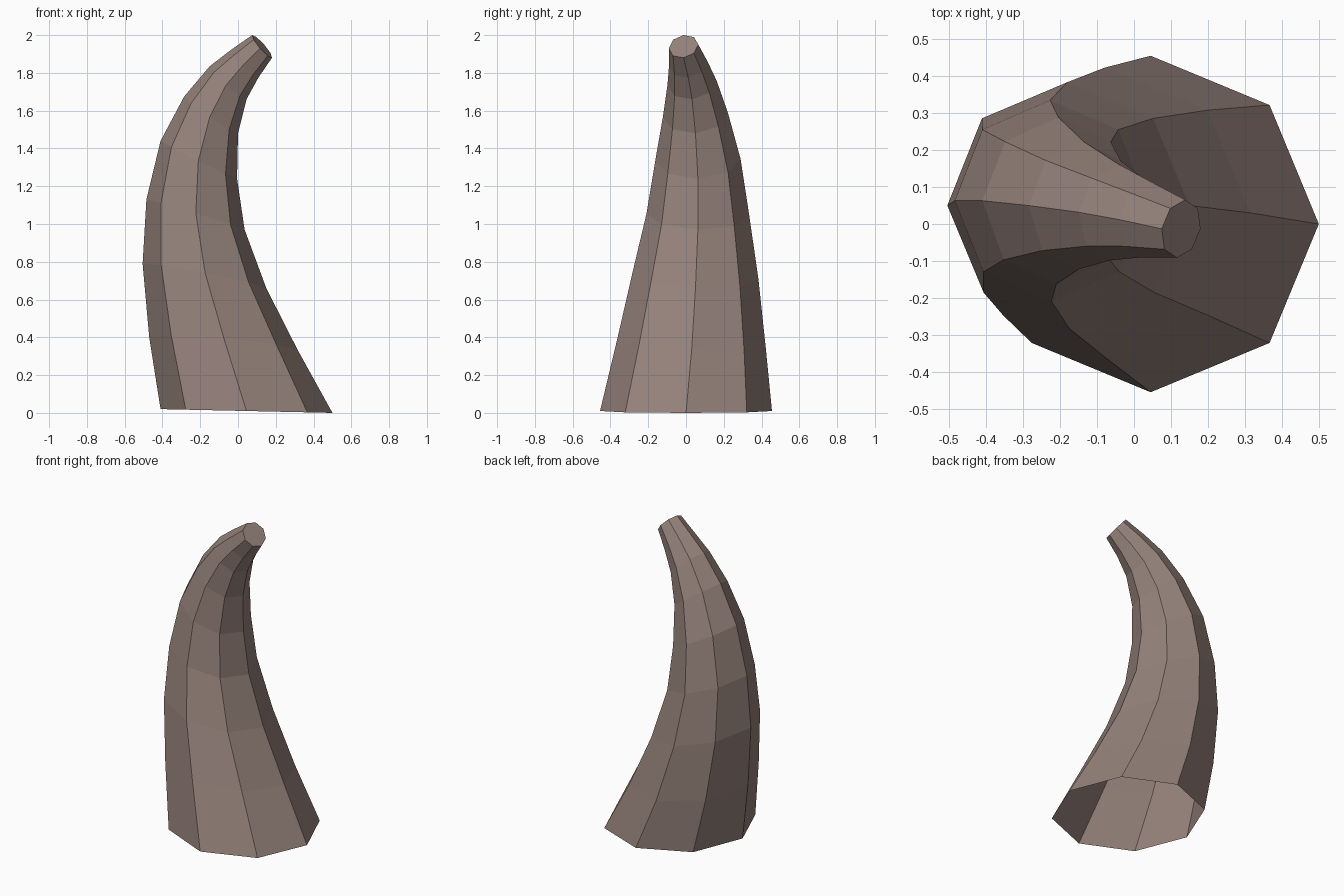
import bpy, bmesh, math
from mathutils import Vector

cube = bpy.data.objects.get("Cube")
if cube:
    bpy.data.objects.remove(cube, do_unlink=True)

SIDES = 8

# Rings of the horn: outer x, outer z, inner x, inner z, sideways sway
RINGS = [
    (-0.41, 0.02, 0.50, 0.00, 0.0),
    (-0.47, 0.40, 0.315, 0.335, 0.03),
    (-0.505, 0.79, 0.15, 0.66, 0.05),
    (-0.485, 1.13, 0.035, 0.97, 0.063),
    (-0.41, 1.44, -0.005, 1.24, 0.063),
    (-0.285, 1.675, 0.0, 1.48, 0.05),
    (-0.15, 1.835, 0.045, 1.66, 0.032),
    (-0.04, 1.92, 0.108, 1.775, 0.012),
    (0.075, 2.0, 0.18, 1.88, -0.013),
]

# Horn colour
horn_mat = bpy.data.materials.new("dusky brown")
horn_mat.use_nodes = True
colour = (0.30, 0.222, 0.197, 1.0)
horn_mat.diffuse_color = colour
horn_mat.node_tree.nodes["Principled BSDF"].inputs["Base Color"].default_value = colour

# Sweep an octagon along the curved centre line
outer = [Vector((r[0], r[4], r[1])) for r in RINGS]
inner = [Vector((r[2], r[4], r[3])) for r in RINGS]
centres = [(a + b) / 2 for a, b in zip(outer, inner)]

bm = bmesh.new()
loops = []
for i, centre in enumerate(centres):
    spoke = inner[i] - centre
    if i == 0:
        across = Vector((0, 1, 0))
    else:
        tangent = centres[min(i + 1, len(centres) - 1)] - centres[i - 1]
        across = tangent.cross(spoke).normalized()
    side = across * spoke.length
    loops.append([
        bm.verts.new(centre + spoke * math.cos(a) + side * math.sin(a))
        for a in (math.tau * k / SIDES for k in range(SIDES))
    ])

# Flat side panels, open at the base
for low, high in zip(loops, loops[1:]):
    for k in range(SIDES):
        n = (k + 1) % SIDES
        bm.faces.new((low[k], low[n], high[n], high[k]))

# Blunt tip
bm.faces.new(loops[-1])

mesh = bpy.data.meshes.new("horn")
bm.to_mesh(mesh)
bm.free()
mesh.materials.append(horn_mat)
horn = bpy.data.objects.new("horn", mesh)
bpy.context.collection.objects.link(horn)
